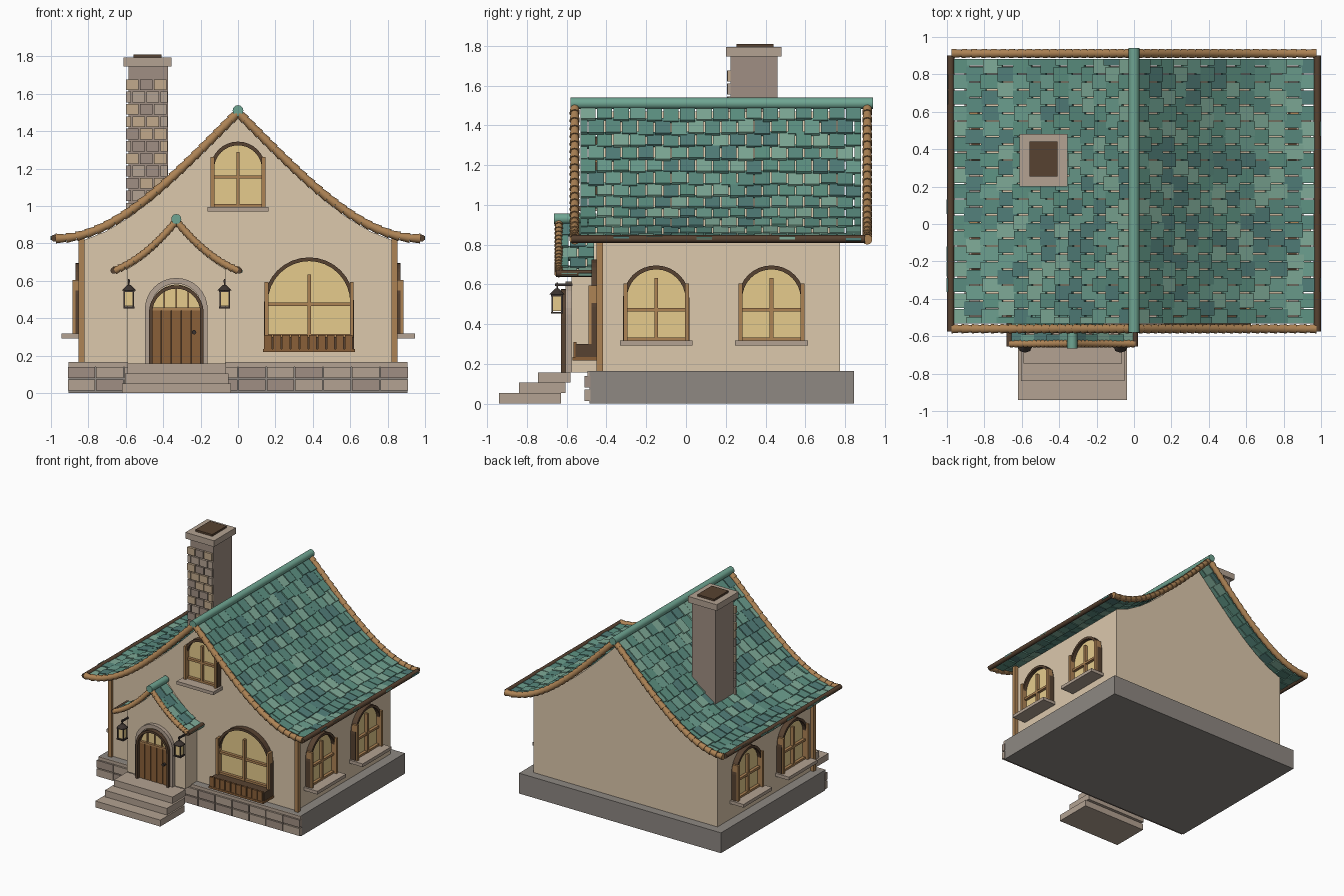
import bpy, bmesh, math, random
from mathutils import Matrix, Vector

if "Cube" in bpy.data.objects:
    bpy.data.objects.remove(bpy.data.objects["Cube"])
random.seed(4)

def mat(name, h):
    m = bpy.data.materials.new(name)
    c = [int(h[i:i + 2], 16) / 255 for i in (0, 2, 4)]
    m.diffuse_color = [((v + .055) / 1.055) ** 2.4 for v in c] + [1]
    m.use_nodes = True
    m.node_tree.nodes["Principled BSDF"].inputs["Base Color"].default_value = m.diffuse_color
    return m

WALL, STONE, BASE = mat("plaster", "DCC8AC"), mat("stone", "B3A292"), mat("base_stone", "8E8882")
STONE2, STONE3 = mat("stone_dark", "A08F83"), mat("stone_warm", "C2AA8C")
DARK, WOOD, TAN = mat("dark_wood", "574231"), mat("door_wood", "8A6039"), mat("light_wood", "AD8355")
GLASS, METAL = mat("warm_glass", "E6CB8C"), mat("lantern_metal", "3C3430")
RIDGE = mat("ridge_teal", "6FA592")
TEALS = [mat("teal_%d" % i, h) for i, h in enumerate(("5E9383", "6C9F8F", "7FAB98", "527F7A", "5A8C80"))]

def finish(name, bm, mats, smooth=False):
    bmesh.ops.recalc_face_normals(bm, faces=bm.faces)
    me = bpy.data.meshes.new(name)
    bm.to_mesh(me)
    bm.free()
    for m in mats:
        me.materials.append(m)
    ob = bpy.data.objects.new(name, me)
    bpy.context.collection.objects.link(ob)
    if smooth:
        bpy.ops.object.select_all(action='DESELECT')
        ob.select_set(True)
        bpy.context.view_layer.objects.active = ob
        bpy.ops.object.shade_smooth_by_angle(angle=math.radians(40))
    return ob

def add_box(bm, M, size, idx=0):
    r = bmesh.ops.create_cube(bm, size=1, matrix=M @ Matrix.Diagonal((*size, 1)))
    for f in {f for v in r["verts"] for f in v.link_faces}:
        f.material_index = idx

def boxes(name, spans, mats, M=Matrix(), pick=False):
    bm = bmesh.new()
    for x0, x1, y0, y1, z0, z1 in spans:
        c = Matrix.Translation(((x0 + x1) / 2, (y0 + y1) / 2, (z0 + z1) / 2))
        add_box(bm, M @ c, (x1 - x0, y1 - y0, z1 - z0), random.randrange(len(mats)) if pick else 0)
    return finish(name, bm, mats)

def prism(name, pts, y0, y1, m, M=Matrix()):
    bm = bmesh.new()
    f = bm.faces.new([bm.verts.new(M @ Vector((x, y0, z))) for x, z in pts])
    r = bmesh.ops.extrude_face_region(bm, geom=[f])
    d = M.to_3x3() @ Vector((0, y1 - y0, 0))
    bmesh.ops.translate(bm, verts=[v for v in r["geom"] if isinstance(v, bmesh.types.BMVert)], vec=d)
    return finish(name, bm, [m])

def add_cyl(bm, a, b, r1, r2, n=12):
    a, b = Vector(a), Vector(b)
    q = (b - a).to_track_quat('Z', 'Y').to_matrix().to_4x4()
    bmesh.ops.create_cone(bm, cap_ends=True, segments=n, radius1=r1, radius2=r2, depth=(b - a).length,
                          matrix=Matrix.Translation((a + b) / 2) @ q)

def cyl(name, a, b, r, m, r2=None, n=12):
    bm = bmesh.new()
    add_cyl(bm, a, b, r, r if r2 is None else r2, n)
    return finish(name, bm, [m], n > 6)

def arch(cx, r, z0, zs, n=16):
    return [(cx + r, z0)] + [(cx + r * math.cos(math.pi * i / n), zs + r * math.sin(math.pi * i / n))
                             for i in range(n + 1)] + [(cx - r, z0)]

def ring(name, cx, r, t, z0, zs, y0, y1, m, M=Matrix()):
    prism(name, arch(cx, r, z0, zs) + arch(cx, r - t, z0, zs)[::-1], y0, y1, m, M)

# Roof curves, measured from the ridge outward
main_z = lambda x: 1.5 - .997 * x - .106 * x * x + .43 * x ** 3
porch_z = lambda x: .92 - 1.226 * x + 1.28 * x * x

def walk(f, w, n):
    """n+1 points evenly spaced along the curve."""
    p = [Vector((w * i / 300, f(w * i / 300))) for i in range(301)]
    acc = [0]
    for a, b in zip(p, p[1:]):
        acc.append(acc[-1] + (b - a).length)
    return [p[min(range(301), key=lambda k: abs(acc[k] - acc[-1] * i / n))] for i in range(n + 1)]

def roof(name, f, cx, w, y0, y1, rows, cols, trims, rb, nb):
    # Overlapping shingles
    bm = bmesh.new()
    pts, tw = walk(f, w, rows), (y1 - y0) / cols
    for s in (-1, 1):
        for i, (a, b) in enumerate(zip(pts, pts[1:])):
            d = b - a
            L = d.length
            X = Vector((s * d.x, 0, d.y)).normalized()
            up = Vector((-s * d.y, 0, d.x)).normalized()
            X = (X + up * .1).normalized()
            Z = X.cross(Vector((0, 1, 0)))
            R = Matrix((X, (0, 1, 0), Z)).transposed().to_4x4()
            off = tw / 2 * (i % 2)
            for k in range(cols + i % 2):
                lo, hi = max(y0, y0 + k * tw - off), min(y1, y0 + (k + 1) * tw - off)
                m = (a + b) / 2
                ln = L * random.uniform(1.1, 1.3)
                P = Vector((cx + s * m.x, (lo + hi) / 2, m.y)) + X * (ln - L) / 2 + up * random.uniform(-.006, .002)
                add_box(bm, Matrix.Translation(P) @ R, (ln, hi - lo - .007, .015), random.randrange(5))
    finish(name + "_shingles", bm, TEALS)
    # Segmented edge trim
    bm = bmesh.new()
    pts = walk(f, w, nb)
    for y in trims:
        for s in (-1, 1):
            for a, b in zip(pts, pts[1:]):
                add_cyl(bm, (cx + s * a.x, y, a.y), (cx + s * b.x, y, b.y), rb * .8, rb * 1.05, 10)
    finish(name + "_edge_trim", bm, [TAN], True)

roof("main_roof", main_z, 0, .975, -.535, .885, 13, 17, (-.56, .912), .025, 22)
cyl("main_ridge", (0, -.58, 1.51), (0, .94, 1.51), .029, RIDGE)
roof("porch_roof", porch_z, -.33, .33, -.63, -.46, 5, 2, (-.64,), .021, 15)
cyl("porch_ridge", (-.33, -.665, .93), (-.33, -.45, .93), .027, RIDGE)
for s in (-1, 1):
    cyl("main_eave_beam", (s * .98, -.575, .828), (s * .98, .9, .828), .019, DARK)
    cyl("porch_eave_beam", (-.33 + s * .335, -.655, .655), (-.33 + s * .335, -.46, .655), .017, DARK)

# Walls and base
def gable(f, cx, w, z0, drop, n=14):
    xs = [w * (2 * i / n - 1) for i in range(n + 1)]
    return [(cx - w, z0)] + [(cx + x, f(abs(x)) - drop) for x in xs] + [(cx + w, z0)]

prism("house_walls", gable(main_z, 0, .825, .16, .03), -.43, .775, WALL)
prism("porch_walls", gable(porch_z, -.33, .262, .157, .025), -.575, -.42, WALL)
boxes("foundation", [(-.905, .905, -.485, .845, 0, .165)], [BASE])
bricks = [(-.91 + c * .152, -.91 + c * .152 + .146, -.51, -.48, z, z + .06)
          for c in range(12) for z in (.012, .08)]
boxes("foundation_blocks", bricks, [STONE, STONE2], pick=True)
boxes("foundation_cap", [(-.905, .905, -.495, -.48, .14, .165)], [STONE])
boxes("corner_posts", [(s * .836 - .016, s * .836 + .016, -.45, -.418, .165, .83) for s in (-1, 1)], [TAN])
boxes("front_steps", [(-.62, -.038, -.94, -.63, 0, .052), (-.605, -.05, -.84, -.605, .052, .105),
                      (-.59, -.065, -.745, -.58, .105, .157)], [STONE])

# Chimney
boxes("chimney_shaft", [(-.585, -.375, .225, .46, .85, 1.75)], [STONE2])
boxes("chimney_cap", [(-.612, -.355, .2, .48, 1.745, 1.795)], [STONE])
boxes("chimney_flue", [(-.56, -.41, .255, .44, 1.79, 1.81)], [DARK])
spans = []
for r in range(11):
    z, x = 1.62 - r * .066, -.6 + .035 * (r % 2)
    if r % 2:
        spans.append((-.6, -.571, .208, .23, z, z + .057))
    while x < -.39:
        spans.append((x, min(x + .068, -.377), .208 + random.uniform(-.003, .004), .23, z, z + .057))
        x += .075
boxes("chimney_bricks", spans, [STONE, STONE2, STONE3], pick=True)

# Arched windows: local front faces -y, wall plane at y = 0
def window(name, M, r, z0, zs, zbar, sill=True):
    prism(name + "_glass", arch(0, r - .01, z0, zs), -.015, .01, GLASS, M)
    ring(name + "_frame", 0, r, .02, z0, zs, -.045, .01, DARK, M)
    b = [(-.009, .009, -.04, -.01, z0, zs + r * .62), (-r + .01, r - .01, -.038, -.01, zbar - .009, zbar + .009)]
    b += [(s * (r - .012) - .01, s * (r - .012) + .01, -.06, -.01, z0, zs + r * .45) for s in (-1, 1)]
    b += [(-r + .015, r - .015, -.038, -.01, z0, z0 + .016)]
    boxes(name + "_bars", b, [TAN], M)
    if sill:
        boxes(name + "_sill", [(-r - .016, r + .016, -.12, .01, z0 - .026, z0)], [STONE], M)

window("gable_window", Matrix.Translation((0, -.43, 0)), .148, .995, 1.196, 1.155)
window("front_window", Matrix.Translation((.38, -.43, 0)), .24, .3, .485, .475, False)
for s in (-1, 1):
    for y in (-.15, .43):
        M = Matrix.Translation((s * .825, y, 0)) @ Matrix.Rotation(s * math.pi / 2, 4, 'Z')
        window("side_window", M, .167, .317, .528, .472)

# Window box
boxes("window_box", [(.14, .62, -.555, -.43, .22, .3)], [DARK])
boxes("window_box_slats", [(.14 + k * .048, .181 + k * .048, -.566, -.55, .232, .31) for k in range(10)], [WOOD])
boxes("window_box_rails", [(.135, .625, -.57, -.43, .218, .234)], [WOOD])

# Door
ring("door_surround", -.33, .168, .03, .157, .447, -.605, -.57, STONE)
ring("door_frame", -.33, .146, .018, .157, .43, -.63, -.57, DARK)
prism("door_fanlight", arch(-.33, .135, .44, .445), -.59, -.57, GLASS)
boxes("door_backing", [(-.465, -.195, -.592, -.57, .157, .45)], [DARK])
boxes("door_planks", [(-.463 + k * .0535, -.413 + k * .0535, -.605, -.585, .157, .448) for k in range(5)], [WOOD])
boxes("fanlight_bars", [(-.334 + k * .065, -.326 + k * .065, -.6, -.58, .44, .56 - abs(k) * .015)
                        for k in (-1, 0, 1)] + [(-.463, -.197, -.61, -.58, .442, .456)], [TAN])
cyl("door_knob", (-.235, -.625, .325), (-.235, -.6, .325), .012, METAL)

# Hanging lanterns
for x in (-.583, -.072):
    y = -.648
    boxes("lantern_glass", [(x - .023, x + .023, y - .023, y + .023, .465, .54)], [GLASS])
    cage = [(x + a * .024 - .004, x + a * .024 + .004, y + b * .024 - .004, y + b * .024 + .004, .455, .545)
            for a in (-1, 1) for b in (-1, 1)]
    cage += [(x - .03, x + .03, y - .03, y + .03, z, z + .01) for z in (.452, .54)]
    cage += [(x - .004, x + .004, y - .004, y + .004, .57, .61), (x - .006, x + .006, y - .01, -.57, .592, .604)]
    boxes("lantern_cage", cage, [METAL])
    cyl("lantern_cap", (x, y, .548), (x, y, .578), .04, METAL, .01, 10)
